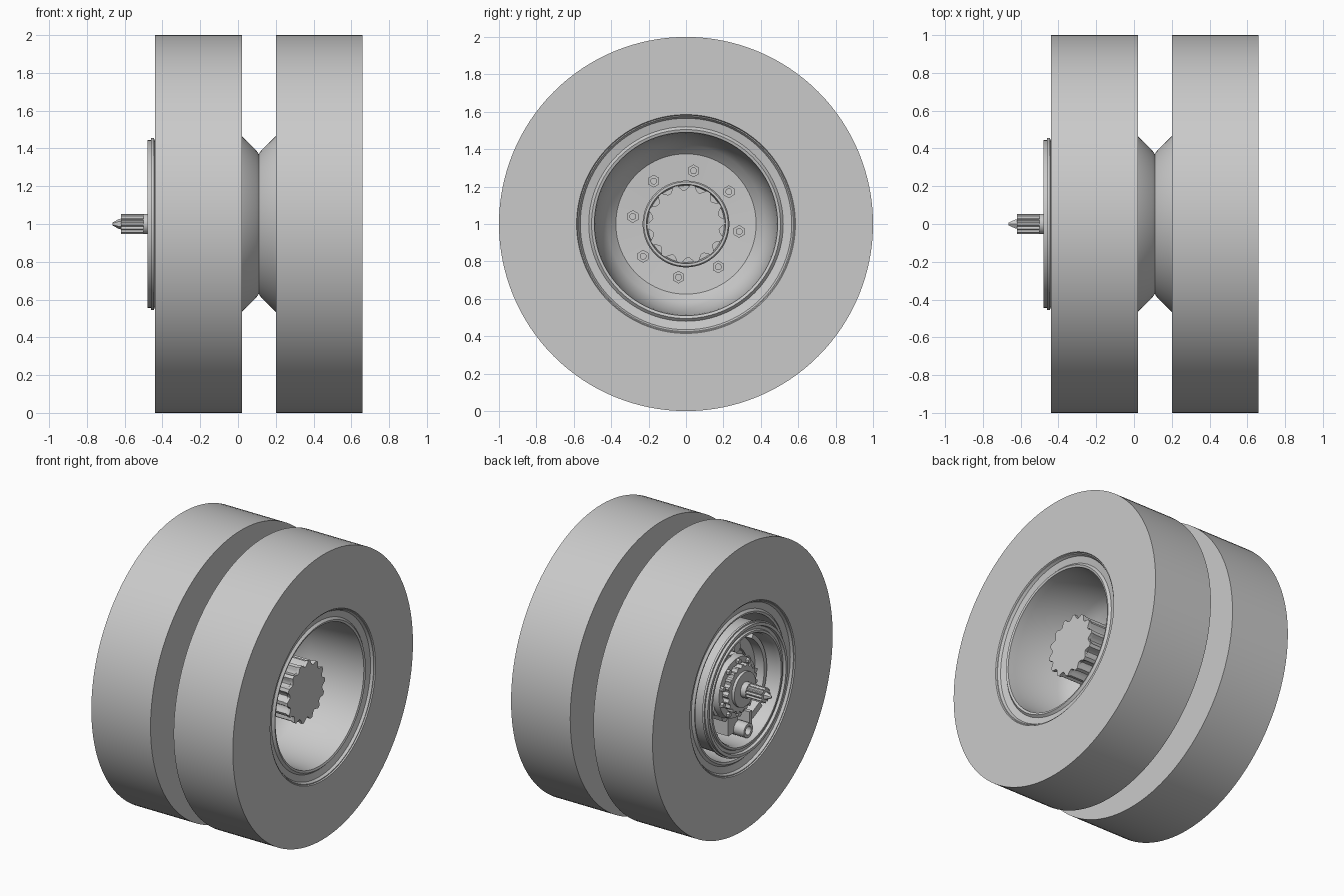
import bpy
import bmesh
from math import cos, sin, pi, radians
from mathutils import Vector, Matrix

default = bpy.data.objects.get("Cube")
if default:
    bpy.data.objects.remove(default, do_unlink=True)

grey = bpy.data.materials.new("plain grey")
grey.use_nodes = True
grey.diffuse_color = (0.59, 0.59, 0.59, 1)
grey.node_tree.nodes["Principled BSDF"].inputs["Base Color"].default_value = grey.diffuse_color

parts = []
MID = 0.11  # plane where the two wheels bolt together


def finish(bm, name):
    bmesh.ops.remove_doubles(bm, verts=bm.verts, dist=1e-5)
    bmesh.ops.recalc_face_normals(bm, faces=bm.faces)
    mesh = bpy.data.meshes.new(name)
    bm.to_mesh(mesh)
    bm.free()
    obj = bpy.data.objects.new(name, mesh)
    bpy.context.collection.objects.link(obj)
    mesh.materials.append(grey)
    parts.append(obj)
    return obj


def lathe(name, profile, segs=96, y=0, z=1, mirror=False):
    """Turn a closed (x, radius) profile about an axle parallel to x."""
    bm = bmesh.new()
    pts = [(2 * MID - x if mirror else x, r) for x, r in profile]
    verts = [bm.verts.new((x, y, z + r)) for x, r in pts]
    edges = [bm.edges.new((verts[i - 1], verts[i])) for i in range(len(verts))
             if pts[i - 1][1] or pts[i][1]]
    bmesh.ops.spin(bm, geom=verts + edges, cent=(0, y, z), axis=(1, 0, 0),
                   angle=2 * pi, steps=segs)
    return finish(bm, name)


def rod(name, x0, x1, r, y=0, z=1, segs=32):
    return lathe(name, [(x0, 0), (x0, r), (x1, r), (x1, 0)], segs, y, z)


def prism(name, outline, x0, x1):
    """Extrude a (y, z) outline, measured from the axle, along x."""
    bm = bmesh.new()
    face = bm.faces.new([bm.verts.new((x0, y, 1 + z)) for y, z in outline])
    new = bmesh.ops.extrude_face_region(bm, geom=[face])["geom"]
    bmesh.ops.translate(bm, vec=(x1 - x0, 0, 0),
                        verts=[v for v in new if isinstance(v, bmesh.types.BMVert)])
    return finish(bm, name)


def polar(r, a):
    return r * cos(a), r * sin(a)


def fluted(n, r, depth):
    """Round outline with scooped flutes between flat lands."""
    out = []
    for i in range(n):
        for k in range(8):
            scoop = sin(pi * (k - 2) / 6) if k > 2 else 0
            out.append(polar(r - depth * scoop, 2 * pi * (i + k / 8) / n))
    return out


def arc(r0, r1, a0, a1, steps=24):
    angles = [radians(a0 + (a1 - a0) * i / steps) for i in range(steps + 1)]
    return [polar(r1, a) for a in angles] + [polar(r0, a) for a in reversed(angles)]


# Twin tyres and rims, mirrored about the mating plane
tyre = [(0.66, 0.585), (0.66, 1.0), (0.20, 1.0), (0.20, 0.462), (0.24, 0.50), (0.60, 0.55)]
rim = [(0.652, 0.59), (0.652, 0.575), (0.635, 0.565), (0.625, 0.52), (0.64, 0.505),
       (0.635, 0.49), (0.58, 0.485), (0.25, 0.462), (0.18, 0.42), (0.135, 0.375),
       (0.125, 0.22), (MID, 0.22), (MID, 0.37), (0.125, 0.392), (0.20, 0.466),
       (0.26, 0.505), (0.60, 0.57)]
for side, flip in (("outer", False), ("inner", True)):
    lathe(side + "_tyre", tyre, 128, mirror=flip)
    lathe(side + "_rim", rim, 96, mirror=flip)

# Hub end with flutes and its collar
prism("hub_barrel", fluted(14, 0.205, 0.035), 0.10, 0.51)
prism("hub_end_plate", fluted(14, 0.21, 0.03), 0.51, 0.53)
lathe("hub_collar", [(0.10, 0.17), (0.10, 0.232), (0.185, 0.232), (0.195, 0.225),
                     (0.195, 0.212), (0.15, 0.205), (0.15, 0.17)], 64)

# Wheel nuts and studs
for i in range(8):
    y, dz = polar(0.287, radians(82) + i * pi / 4)
    rod("wheel_nut", 0.12, 0.165, 0.034, y, 1 + dz, 6)
    rod("wheel_stud", 0.12, 0.19, 0.018, y, 1 + dz, 16)

# Brake drum with stepped outer rings
lathe("brake_drum", [(0.08, 0), (0.08, 0.36), (-0.02, 0.425), (-0.44, 0.44), (-0.445, 0.455),
                     (-0.46, 0.455), (-0.46, 0.445), (-0.48, 0.445), (-0.48, 0.425),
                     (-0.462, 0.42), (-0.462, 0.40), (-0.474, 0.395), (-0.474, 0.38),
                     (-0.45, 0.37), (-0.16, 0.365), (-0.16, 0)])

# Brake shoes inside the drum
for name, a0, a1 in (("front_brake_shoe", 125, 235), ("rear_brake_shoe", -55, 55)):
    prism(name + "_lining", arc(0.325, 0.355, a0, a1), -0.38, -0.20)
    prism(name + "_web", arc(0.25, 0.33, a0, a1), -0.31, -0.28)

# Carrier plate, fluted bearing disc and bolts
prism("brake_carrier", fluted(10, 0.235, 0.03), -0.36, -0.15)
lathe("bearing_ring", [(-0.35, 0.16), (-0.40, 0.16), (-0.40, 0.205), (-0.35, 0.215)], 64)
prism("bearing_disc", fluted(20, 0.165, 0.015), -0.44, -0.34)
rod("axle_boss", -0.46, -0.42, 0.12, segs=48)
for i in range(10):
    y, dz = polar(0.185, (i + 0.5) * pi / 5)
    rod("carrier_bolt", -0.42, -0.39, 0.018, y, 1 + dz, 6)

# Camshaft tube, anchor pin and brackets
lathe("camshaft_tube", [(-0.17, 0.03), (-0.17, 0.05), (-0.45, 0.05), (-0.45, 0.03)],
      32, -0.05, 0.69)
rod("anchor_pin", -0.40, -0.17, 0.035, 0, 1.28)
prism("cam_bracket", [(-0.12, -0.20), (-0.09, -0.20), (-0.09, -0.31), (-0.12, -0.31)],
      -0.43, -0.17)
prism("side_bracket", [(-0.22, -0.18), (-0.12, -0.23), (-0.14, -0.27), (-0.25, -0.22)],
      -0.42, -0.17)
prism("tube_clamp", [(-0.05, -0.19), (0.06, -0.19), (0.06, -0.33), (-0.05, -0.33)],
      -0.37, -0.17)

# Splined drive shaft with a narrow tip
rod("shaft_shoulder", -0.50, -0.44, 0.054, segs=32)
prism("splined_shaft", fluted(12, 0.052, 0.009), -0.62, -0.48)
lathe("shaft_tip", [(-0.61, 0), (-0.61, 0.03), (-0.63, 0.026), (-0.665, 0.008), (-0.665, 0)], 6)

# Smooth shading with crisp edges
bpy.ops.object.select_all(action='DESELECT')
for obj in parts:
    obj.select_set(True)
bpy.context.view_layer.objects.active = parts[0]
bpy.ops.object.shade_smooth_by_angle(angle=radians(30))
